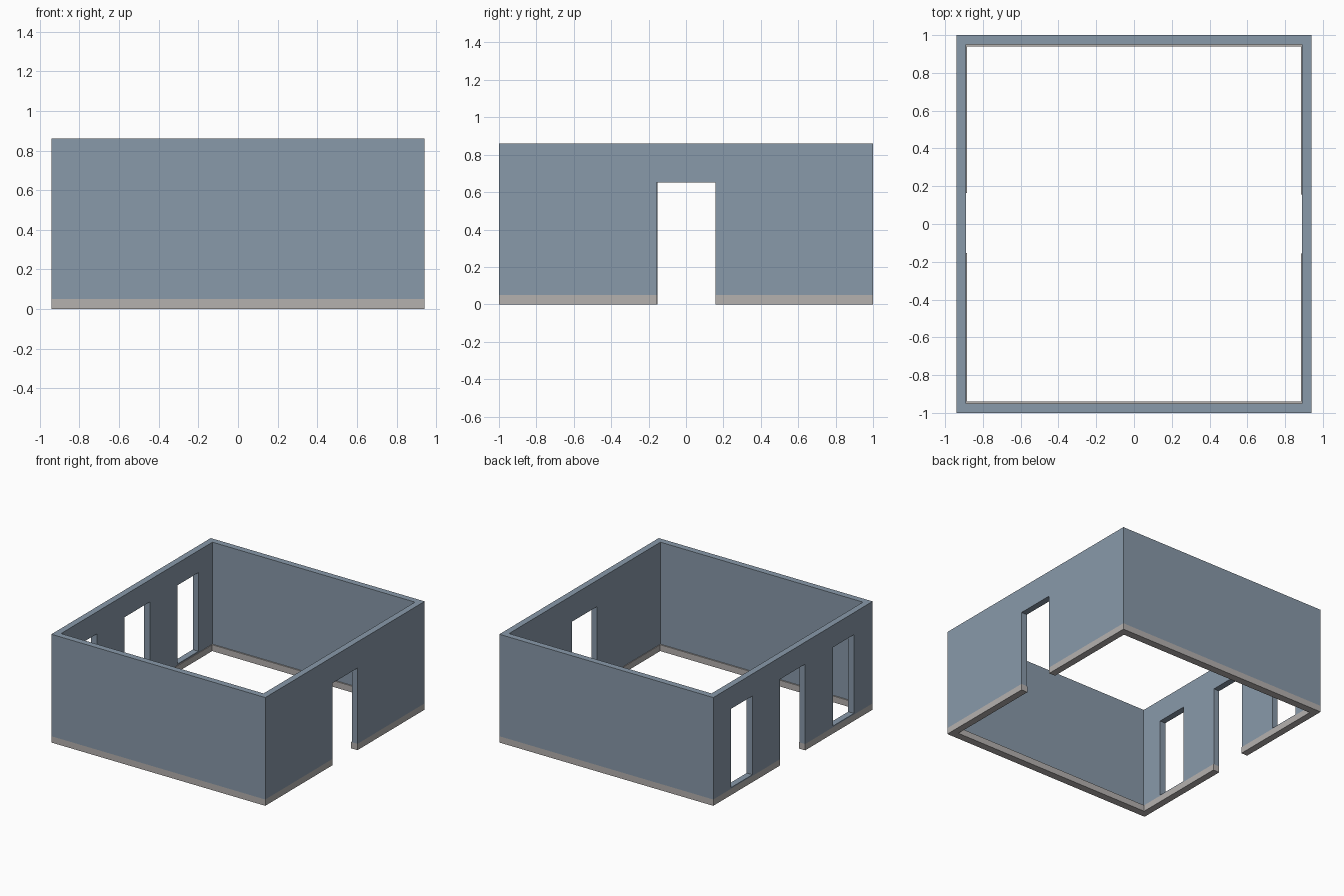
import bpy, bmesh

if "Cube" in bpy.data.objects:
    bpy.data.objects.remove(bpy.data.objects["Cube"])


def paint(name, rgb):
    m = bpy.data.materials.new(name)
    m.diffuse_color = (*rgb, 1)
    m.use_nodes = True
    m.node_tree.nodes["Principled BSDF"].inputs["Base Color"].default_value = m.diffuse_color
    return m


def to_object(name, bm, mat=None):
    bmesh.ops.recalc_face_normals(bm, faces=bm.faces)
    me = bpy.data.meshes.new(name)
    bm.to_mesh(me)
    bm.free()
    ob = bpy.data.objects.new(name, me)
    bpy.context.collection.objects.link(ob)
    if mat:
        me.materials.append(mat)
    return ob


def ring(name, outer, inner, z0, z1, mat):
    """Rectangular frame between two half-sizes, from z0 up to z1."""
    bm = bmesh.new()
    signs = [(-1, -1), (1, -1), (1, 1), (-1, 1)]

    def loop(half, z):
        return [bm.verts.new((sx * half[0], sy * half[1], z)) for sx, sy in signs]

    loops = [loop(outer, z0), loop(outer, z1), loop(inner, z1), loop(inner, z0)]
    for k in range(4):
        a, b = loops[k], loops[(k + 1) % 4]
        for i in range(4):
            j = (i + 1) % 4
            bm.faces.new((a[i], a[j], b[j], b[i]))
    return to_object(name, bm, mat)


def cut(ob, side, y0, y1, z0, z1):
    """Cut a rectangular opening through the wall at x = side * 0.91."""
    bm = bmesh.new()
    bmesh.ops.create_cube(bm, size=1)
    for v in bm.verts:
        v.co = (side * 0.91 + v.co.x * 0.3,
                y1 if v.co.y > 0 else y0,
                z1 if v.co.z > 0 else z0)
    cutter = to_object("opening_cutter", bm)
    cutter.hide_render = True
    mod = ob.modifiers.new("opening", 'BOOLEAN')
    mod.operation = 'DIFFERENCE'
    mod.solver = 'EXACT'
    mod.object = cutter
    bpy.context.view_layer.objects.active = ob
    bpy.ops.object.modifier_apply(modifier=mod.name)
    bpy.data.objects.remove(cutter)


wall_paint = paint("wall_paint", (0.25, 0.32, 0.40))
base_paint = paint("base_paint", (0.46, 0.44, 0.43))

# Base course, slightly proud of the walls on the inside
base = ring("base_trim", (0.94, 1.0), (0.885, 0.94), 0.0, 0.05, base_paint)
# Four walls in one frame
walls = ring("walls", (0.94, 1.0), (0.89, 0.95), 0.05, 0.86, wall_paint)

# Doorways, facing each other across the room
for part in (base, walls):
    cut(part, 1, -0.157, 0.157, -0.1, 0.652)
    cut(part, -1, -0.153, 0.165, -0.1, 0.685)

# Two tall windows beside the left doorway
for y0, y1 in ((0.51, 0.775), (-0.765, -0.5)):
    cut(walls, -1, y0, y1, 0.06, 0.685)
